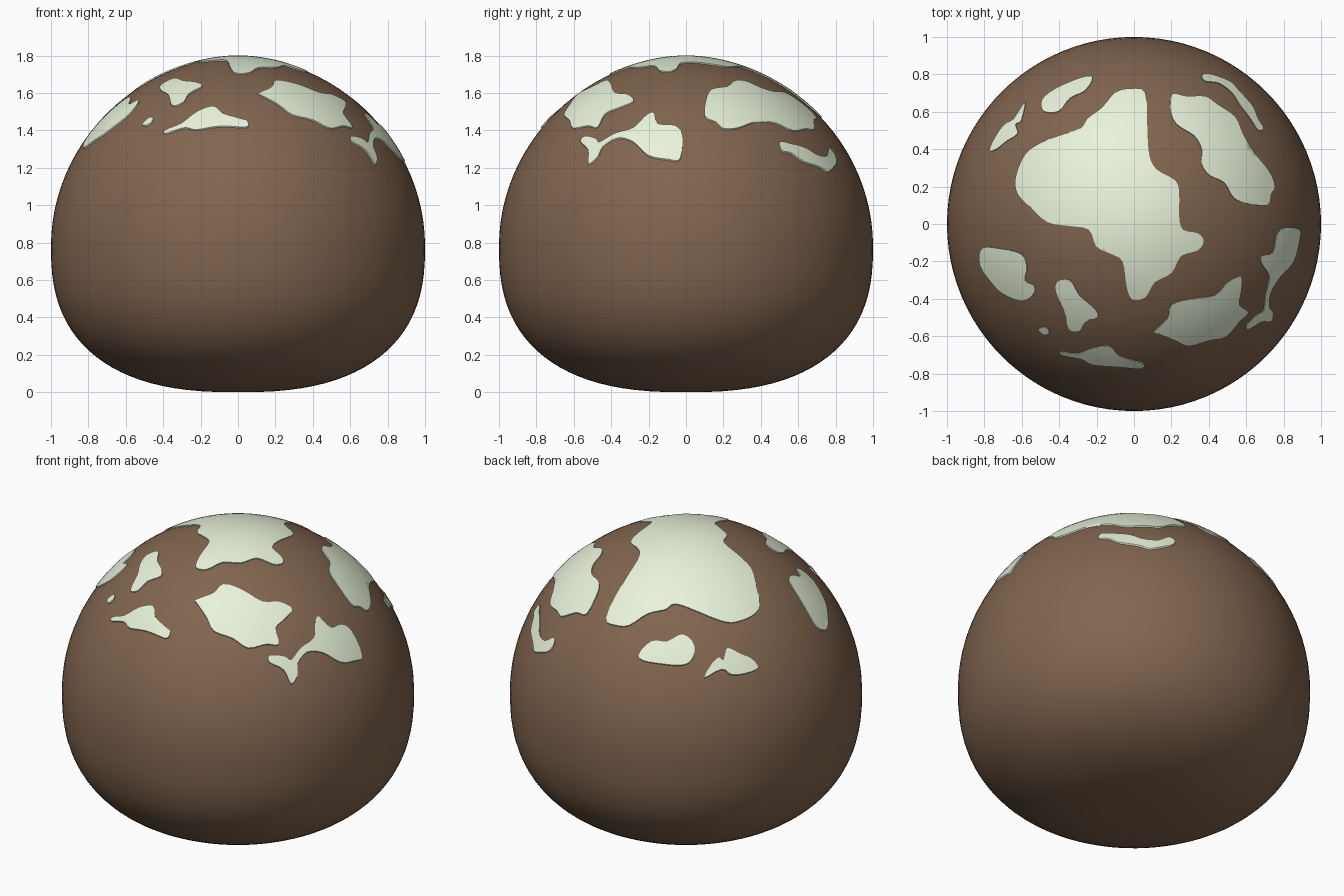
import bpy, bmesh, math
from mathutils import Vector
from mathutils.geometry import delaunay_2d_cdt

if "Cube" in bpy.data.objects:
    bpy.data.objects.remove(bpy.data.objects["Cube"])

MID, TOP, P = 0.78, 1.015, 1.9      # widest level, dome height, dome exponent


def material(name, rgb):
    m = bpy.data.materials.new(name)
    m.diffuse_color = (*rgb, 1)
    m.use_nodes = True
    m.node_tree.nodes["Principled BSDF"].inputs["Base Color"].default_value = m.diffuse_color
    return m


brown = material("brown", (0.22, 0.13, 0.078))
pale = material("pale_green", (0.80, 0.89, 0.70))


def finish(bm, name, mat, angle):
    me = bpy.data.meshes.new(name)
    bm.to_mesh(me)
    bm.free()
    me.materials.append(mat)
    ob = bpy.data.objects.new(name, me)
    bpy.context.collection.objects.link(ob)
    bpy.ops.object.select_all(action='DESELECT')
    ob.select_set(True)
    bpy.context.view_layer.objects.active = ob
    bpy.ops.object.shade_smooth_by_angle(angle=math.radians(angle))


# Body: a dome above a flatter rounded base, revolved
def body(segs=96, rings=48):
    bm = bmesh.new()
    rows = []
    for i in range(1, rings):
        a = math.pi * i / rings
        c, s = math.cos(a), math.sin(a)
        if c >= 0:
            r, z = s ** (2 / P), MID + TOP * c
        else:
            r, z = s ** 0.8, MID * (1 - (-c) ** 0.8)
        rows.append([bm.verts.new((r * math.cos(t), r * math.sin(t), z))
                     for t in (2 * math.pi * k / segs for k in range(segs))])
    top, bottom = bm.verts.new((0, 0, MID + TOP)), bm.verts.new((0, 0, 0))
    for k in range(segs):
        n = (k + 1) % segs
        bm.faces.new((top, rows[0][k], rows[0][n]))
        bm.faces.new((bottom, rows[-1][n], rows[-1][k]))
        for u, d in zip(rows, rows[1:]):
            bm.faces.new((u[k], d[k], d[n], u[n]))
    finish(bm, "body", brown, 60)


def on_dome(x, y, lift):
    """Point on the dome above (x, y), moved along the surface normal."""
    r = max(math.hypot(x, y), 1e-4)
    h = math.sqrt(max(1 - r ** P, 1e-3))
    slope = TOP * P * r ** (P - 1) / (2 * h)
    n = Vector((x / r * slope, y / r * slope, 1)).normalized()
    return Vector((x, y, MID + TOP * h)) + n * lift


def smooth_loop(pts, steps=3):
    """Closed Catmull-Rom curve through the outline points."""
    pts = [Vector(p) for p in pts]
    out, n = [], len(pts)
    for i in range(n):
        a, b, c, d = (pts[(i + j) % n] for j in (-1, 0, 1, 2))
        for k in range(steps):
            t = k / steps
            out.append(0.5 * (2 * b + (c - a) * t + (2 * a - 5 * b + 4 * c - d) * t * t
                              + (3 * b - a - 3 * c + d) * t ** 3))
    return out


# Patch: outline seen from the top, laid on the dome as a thin raised skin
def patch(name, pts, lift=0.006, grid=0.035):
    loop = smooth_loop(pts)
    n = len(loop)
    xs, ys = [p.x for p in loop], [p.y for p in loop]
    inner = [Vector((min(xs) + grid * (i + 0.5), min(ys) + grid * (j + 0.5)))
             for i in range(int((max(xs) - min(xs)) / grid))
             for j in range(int((max(ys) - min(ys)) / grid))]
    inner = [q for q in inner if min((q - p).length for p in loop) > grid * 0.4]
    edges = [(i, (i + 1) % n) for i in range(n)]
    co, _, tris, *_ = delaunay_2d_cdt(loop + inner, edges, [], 1, 1e-5)
    bm = bmesh.new()
    vs = [bm.verts.new(on_dome(p.x, p.y, lift)) for p in co]
    for t in tris:
        bm.faces.new([vs[i] for i in t])
    rim = [(e.link_loops[0].vert, e.link_loops[0].link_loop_next.vert)
           for e in bm.edges if e.is_boundary]
    low = {}
    for v in {v for pair in rim for v in pair}:
        low[v] = bm.verts.new(on_dome(v.co.x, v.co.y, -0.01))
    for a, b in rim:
        bm.faces.new((b, a, low[a], low[b]))
    bmesh.ops.delete(bm, geom=[v for v in bm.verts if not v.link_faces], context='VERTS')
    finish(bm, name, pale, 45)


body()
patch("crown_patch", [
    (.06, .70), (-.02, .72), (-.10, .70), (-.17, .62), (-.25, .56), (-.28, .51), (-.40, .47),
    (-.50, .43), (-.58, .37), (-.63, .25), (-.62, .16), (-.55, .09), (-.46, .01), (-.35, -.01),
    (-.24, -.03), (-.20, -.12), (-.12, -.16), (-.06, -.20), (-.04, -.33), (-.01, -.40),
    (.06, -.39), (.11, -.31), (.20, -.26), (.25, -.17), (.34, -.14), (.37, -.09), (.34, -.05),
    (.26, -.03), (.24, .04), (.24, .16), (.22, .23), (.12, .29), (.08, .37), (.07, .53)])
patch("back_right_patch", [
    (.20, .69), (.28, .68), (.38, .68), (.44, .64), (.54, .57), (.58, .48), (.64, .38),
    (.72, .28), (.75, .20), (.73, .16), (.71, .10), (.60, .11), (.53, .14), (.48, .22),
    (.40, .26), (.36, .32), (.36, .40), (.32, .47), (.24, .52), (.20, .58)])
patch("back_right_strip", [
    (.36, .79), (.40, .80), (.51, .76), (.55, .72), (.63, .63), (.66, .56), (.69, .51),
    (.66, .50), (.62, .56), (.56, .64), (.52, .70), (.45, .75), (.38, .76)])
patch("back_left_patch", [
    (-.22, .78), (-.28, .78), (-.42, .72), (-.49, .66), (-.48, .60), (-.40, .60),
    (-.34, .67), (-.26, .71)])
patch("left_back_patch", [
    (-.58, .65), (-.64, .56), (-.69, .53), (-.74, .46), (-.77, .39), (-.73, .40),
    (-.68, .44), (-.62, .48), (-.63, .53), (-.60, .55)])
patch("left_front_patch", [
    (-.81, -.13), (-.72, -.13), (-.60, -.16), (-.57, -.23), (-.58, -.30), (-.53, -.33),
    (-.54, -.38), (-.60, -.41), (-.70, -.37), (-.76, -.31), (-.82, -.22)])
patch("small_spot", [(-.51, -.56), (-.47, -.55), (-.45, -.58), (-.48, -.59)])
patch("front_left_patch", [
    (-.41, -.31), (-.34, -.30), (-.29, -.38), (-.22, -.44), (-.19, -.49), (-.26, -.52),
    (-.29, -.57), (-.35, -.56), (-.37, -.46), (-.41, -.38)])
patch("front_patch", [
    (-.39, -.68), (-.30, -.69), (-.22, -.66), (-.13, -.65), (-.08, -.70), (.01, -.73),
    (.05, -.74), (.04, -.77), (-.10, -.76), (-.22, -.75), (-.28, -.72), (-.38, -.70)])
patch("front_right_patch", [
    (.11, -.57), (.18, -.50), (.20, -.43), (.30, -.40), (.43, -.38), (.50, -.31), (.57, -.28),
    (.57, -.36), (.56, -.43), (.61, -.47), (.56, -.52), (.49, -.60), (.40, -.62), (.29, -.65),
    (.22, -.62), (.12, -.58)])
patch("right_patch", [
    (.80, -.02), (.88, -.03), (.88, -.09), (.85, -.20), (.78, -.28), (.73, -.36), (.72, -.44),
    (.74, -.47), (.73, -.52), (.68, -.52), (.61, -.56), (.60, -.54), (.66, -.48), (.69, -.46),
    (.70, -.38), (.72, -.28), (.68, -.21), (.68, -.17), (.74, -.15), (.76, -.06)])
